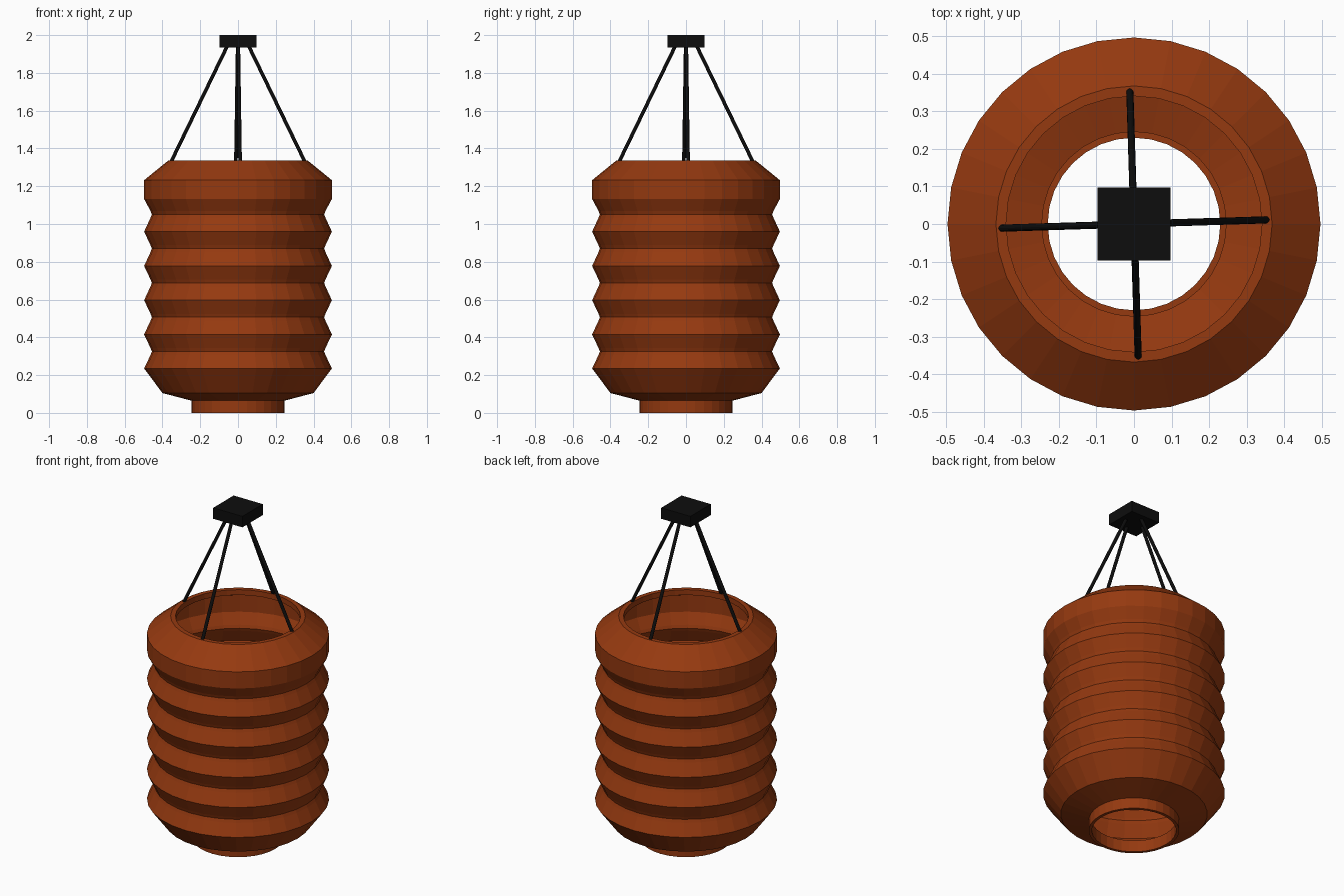
import bpy, bmesh, math
from mathutils import Vector

if "Cube" in bpy.data.objects:
    bpy.data.objects.remove(bpy.data.objects["Cube"])

SIDES = 32

def material(name, rgb):
    m = bpy.data.materials.new(name)
    m.diffuse_color = (*rgb, 1)
    m.use_nodes = True
    m.node_tree.nodes["Principled BSDF"].inputs["Base Color"].default_value = m.diffuse_color
    return m

paper = material("burnt orange paper", (0.30, 0.041, 0.005))
black = material("black", (0.004, 0.004, 0.004))

def finish(name, bm, mat):
    me = bpy.data.meshes.new(name)
    bm.to_mesh(me)
    bm.free()
    me.materials.append(mat)
    ob = bpy.data.objects.new(name, me)
    bpy.context.collection.objects.link(ob)
    return ob

def lathe(name, profile, mat, closed=False):
    """Revolve (radius, z) points, listed from bottom to top on the outside."""
    bm = bmesh.new()
    rings = [[bm.verts.new((r * math.cos(2 * math.pi * i / SIDES),
                            r * math.sin(2 * math.pi * i / SIDES), z))
              for i in range(SIDES)] for r, z in profile]
    pairs = list(zip(rings, rings[1:]))
    if closed:
        pairs.append((rings[-1], rings[0]))
    for a, b in pairs:
        for i in range(SIDES):
            j = (i + 1) % SIDES
            bm.faces.new((a[i], a[j], b[j], b[i]))
    return finish(name, bm, mat)

def hoop(name, inner, outer, z0, z1):
    lathe(name, [(outer, z0), (outer, z1), (inner, z1), (inner, z0)], paper, True)

# Pleated paper body with slightly rounded valleys
profile = [(0.247, 0.065), (0.40, 0.105), (0.497, 0.235)]
for k in range(5):
    valley = 0.325 + 0.1815 * k
    profile += [(0.463, valley - 0.018), (0.456, valley), (0.463, valley + 0.018),
                (0.497, valley + 0.09)]
profile[-1] = (0.497, 1.132)
profile += [(0.497, 1.232), (0.368, 1.337)]
lathe("paper_body", profile, paper)

# Rims at both openings
hoop("top_rim", 0.341, 0.368, 1.305, 1.337)
hoop("bottom_rim", 0.23, 0.247, 0.0, 0.07)

# Hanging block
bm = bmesh.new()
bmesh.ops.create_cube(bm, size=1)
bmesh.ops.scale(bm, vec=(0.194, 0.194, 0.066), verts=bm.verts)
bmesh.ops.translate(bm, vec=(0, 0, 1.967), verts=bm.verts)
finish("hanging_block", bm, black)

# Four cords, turned slightly off the axes
for n in range(4):
    a = math.radians(90 * n + 1.8)
    low = Vector((0.354 * math.cos(a), 0.354 * math.sin(a), 1.33))
    high = Vector((0.053 * math.cos(a), 0.053 * math.sin(a), 1.95))
    d = high - low
    bm = bmesh.new()
    bmesh.ops.create_cone(bm, cap_ends=True, segments=12, radius1=0.0095,
                          radius2=0.0095, depth=d.length)
    cord = finish(f"cord_{n + 1}", bm, black)
    cord.location = (low + high) / 2
    cord.rotation_euler = d.to_track_quat('Z', 'Y').to_euler()
